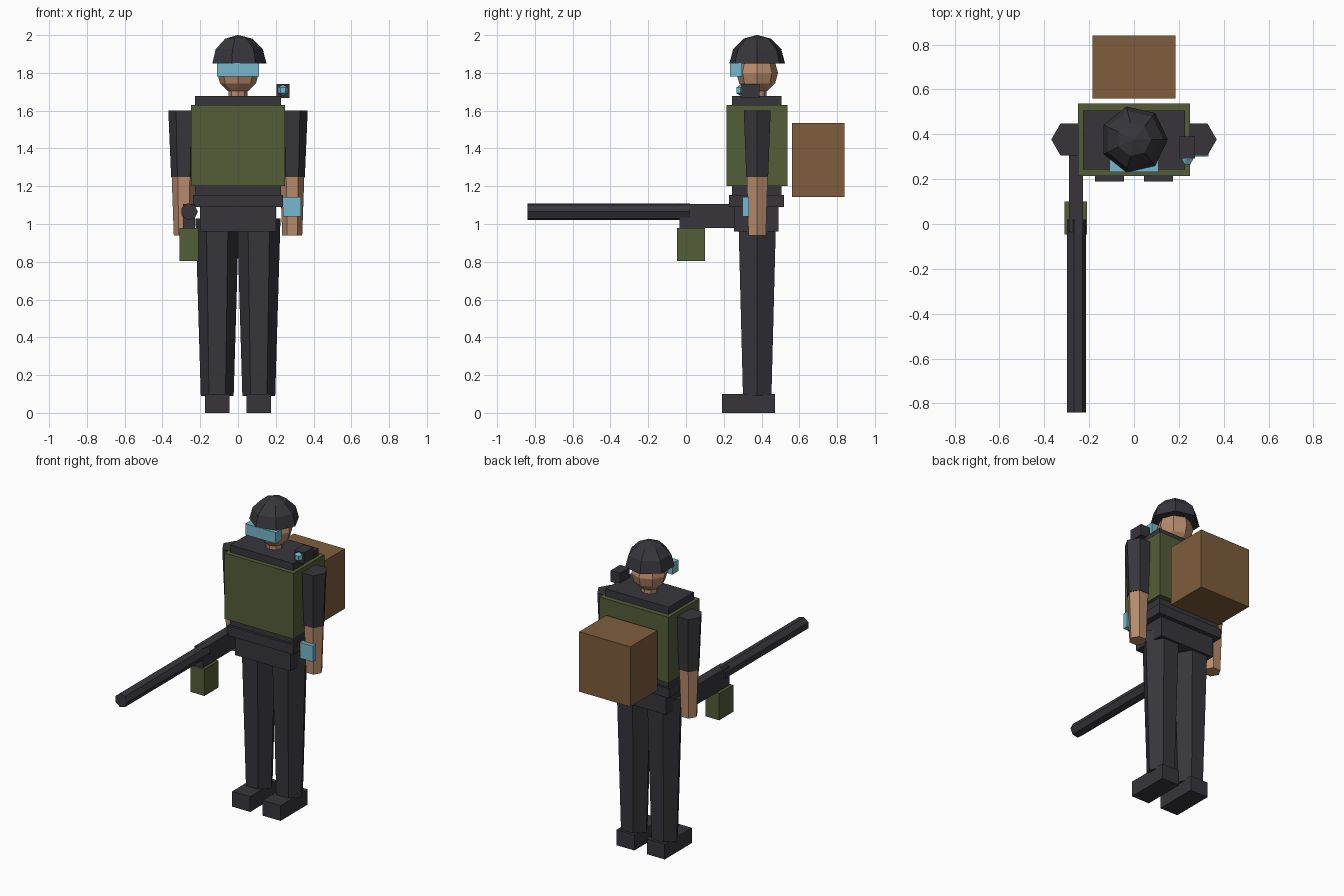
import bpy, bmesh, math
from mathutils import Matrix

old = bpy.data.objects.get("Cube")
if old:
    bpy.data.objects.remove(old, do_unlink=True)


def material(name, rgb):
    m = bpy.data.materials.new(name)
    m.use_nodes = True
    m.diffuse_color = (*rgb, 1)
    m.node_tree.nodes["Principled BSDF"].inputs["Base Color"].default_value = (*rgb, 1)
    return m


DARK = material("charcoal", (0.038, 0.036, 0.044))
GREEN = material("olive green", (0.088, 0.109, 0.040))
SKIN = material("skin", (0.48, 0.26, 0.15))
BLUE = material("glass blue", (0.18, 0.48, 0.61))
BROWN = material("pack brown", (0.21, 0.11, 0.045))
BODY_Y = 0.377


def finish(name, bm, mat):
    bmesh.ops.recalc_face_normals(bm, faces=bm.faces)
    mesh = bpy.data.meshes.new(name)
    bm.to_mesh(mesh)
    bm.free()
    mesh.materials.append(mat)
    obj = bpy.data.objects.new(name, mesh)
    bpy.context.collection.objects.link(obj)
    return obj


def box(name, mat, x, y, z):
    """Box from its (low, high) extents on each axis."""
    bm = bmesh.new()
    bmesh.ops.create_cube(bm, size=1)
    spans = (x, y, z)
    for v in bm.verts:
        v.co = [(a + b) / 2 + c * (b - a) for c, (a, b) in zip(v.co, spans)]
    return finish(name, bm, mat)


def prism(name, mat, x, y, z, r_low, r_high, sides=6):
    """Upright tapered prism with a corner towards +x, z = (low, high)."""
    bm = bmesh.new()
    bmesh.ops.create_cone(bm, cap_ends=True, segments=sides, radius1=r_low,
                          radius2=r_high, depth=z[1] - z[0])
    # turn until a corner lies on +x
    v = bm.verts[:][0].co
    turn = Matrix.Rotation(-math.atan2(v.y, v.x), 4, 'Z')
    bm.transform(Matrix.Translation((x, y, sum(z) / 2)) @ turn)
    return finish(name, bm, mat)


def ball(name, mat, loc, r, sides, rings, half=False):
    bm = bmesh.new()
    bmesh.ops.create_uvsphere(bm, u_segments=sides, v_segments=rings, radius=r)
    v = max(bm.verts, key=lambda p: p.co.xy.length).co
    bm.transform(Matrix.Rotation(-math.atan2(v.y, v.x), 4, 'Z'))
    if half:
        bmesh.ops.delete(bm, geom=[p for p in bm.verts if p.co.z < -0.001], context='VERTS')
        bmesh.ops.holes_fill(bm, edges=[e for e in bm.edges if e.is_boundary])
    bm.transform(Matrix.Translation(loc))
    return finish(name, bm, mat)


# Legs, boots and arms, one pair each
for side, s in (("left", 1), ("right", -1)):
    cx = 0.11 * s
    box(side + "_boot", DARK, (cx - 0.065, cx + 0.065), (0.19, 0.47), (0, 0.10))
    prism(side + "_leg", DARK, cx, BODY_Y, (0.09, 1.03), 0.087, 0.115)
    prism(side + "_upper_arm", DARK, 0.287 * s, BODY_Y, (1.25, 1.60), 0.067, 0.082)
    prism(side + "_forearm", SKIN, 0.287 * s, BODY_Y, (0.94, 1.25), 0.053, 0.064)

# Trunk
box("hips", DARK, (-0.20, 0.20), (0.255, 0.49), (0.96, 1.09))
box("belt", DARK, (-0.238, 0.238), (0.228, 0.518), (1.09, 1.153))
box("torso", DARK, (-0.228, 0.228), (0.244, 0.506), (1.153, 1.677))
box("vest", GREEN, (-0.25, 0.25), (0.215, 0.538), (1.20, 1.63))
box("backpack", BROWN, (-0.185, 0.185), (0.56, 0.84), (1.143, 1.535))

# Head
prism("neck", SKIN, 0, BODY_Y, (1.67, 1.75), 0.05, 0.05, 8)
ball("head", SKIN, (0, BODY_Y, 1.80), 0.11, 8, 6)
ball("helmet", DARK, (0, BODY_Y, 1.85), 0.151, 7, 6, half=True)
box("visor", BLUE, (-0.11, 0.11), (0.233, 0.297), (1.78, 1.852))

# Shoulder camera and wrist screen
box("shoulder_camera", DARK, (0.203, 0.273), (0.293, 0.39), (1.667, 1.74))
ball("camera_lens", BLUE, (0.238, 0.289, 1.708), 0.03, 6, 3)
box("wrist_screen", BLUE, (0.238, 0.333), (0.30, 0.333), (1.04, 1.143))

# Rifle
box("rifle_body", DARK, (-0.29, -0.228), (-0.035, 0.34), (0.98, 1.105))
box("magazine", GREEN, (-0.31, -0.21), (-0.047, 0.10), (0.805, 0.98))
barrel = prism("rifle_barrel", DARK, 0, 0, (-0.43, 0.43), 0.045, 0.045, 7)
barrel.data.transform(Matrix.Translation((-0.258, -0.41, 1.065)) @ Matrix.Rotation(math.pi / 2, 4, 'X'))
